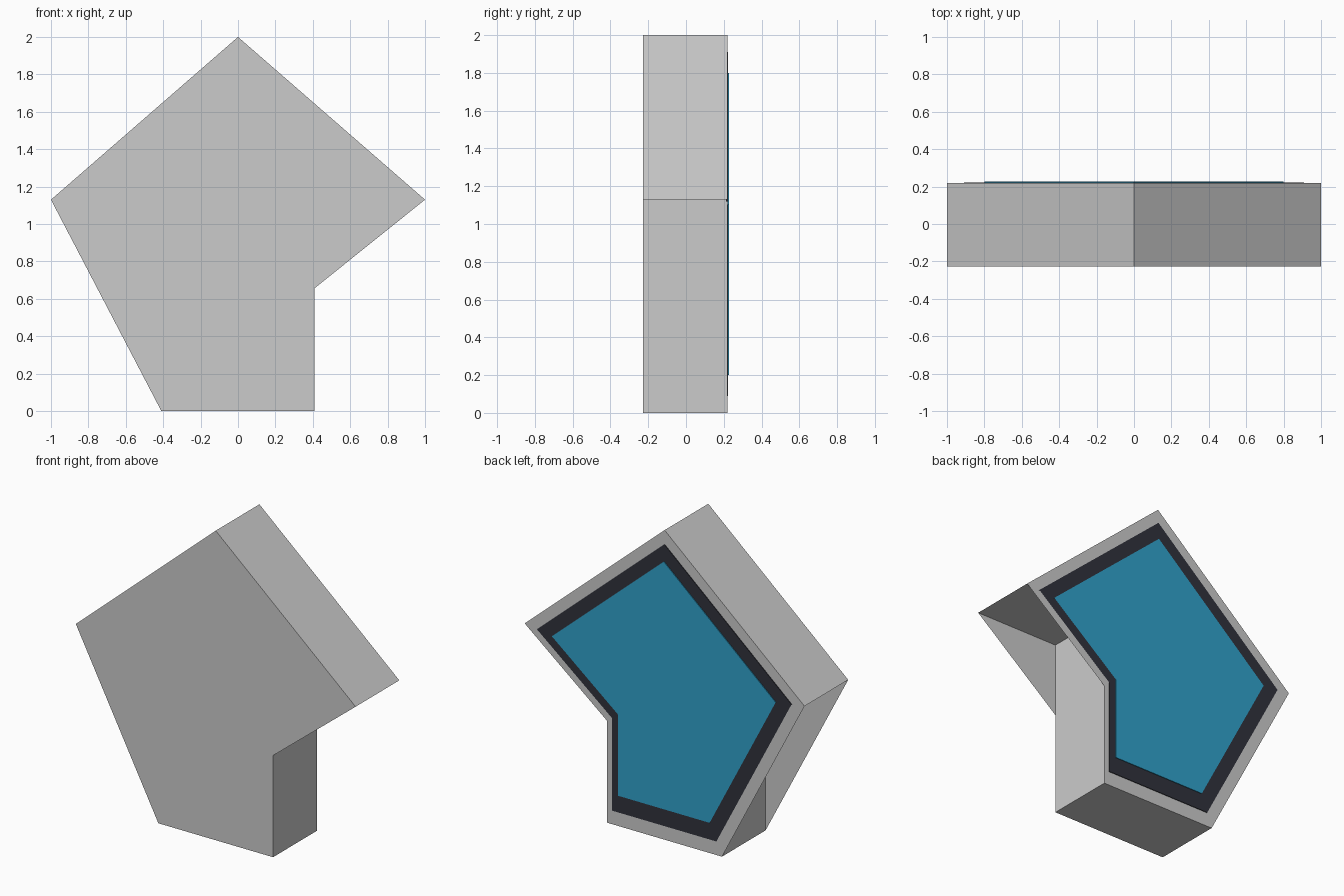
import bpy, bmesh

if "Cube" in bpy.data.objects:
    bpy.data.objects.remove(bpy.data.objects["Cube"])

# Arrow outline (x, z) forming the walls, and the filled outline of its end caps
ARROW = [(0, 2), (-1, 1.13), (-.41, 1.13), (-.41, 0), (.41, 0), (.41, 1.13), (1, 1.13)]
CAP = [(0, 2), (-1, 1.13), (-.41, 0), (.41, 0), (.41, .657), (1, 1.13)]


def arrow_plate(name, scale, y0, y1, color=None):
    bm = bmesh.new()

    def ring(points, y):
        return [bm.verts.new((x * scale, y, 1 + (z - 1) * scale)) for x, z in points]

    # Walls follow the arrow
    front, back = ring(ARROW, y0), ring(ARROW, y1)
    n = len(ARROW)
    for i in range(n):
        j = (i + 1) % n
        bm.faces.new((front[i], back[i], back[j], front[j]))
    # Caps also cover the recesses under the arrow's wings
    bm.faces.new(ring(CAP, y0))
    bm.faces.new(reversed(ring(CAP, y1)))
    mesh = bpy.data.meshes.new(name)
    bm.to_mesh(mesh)
    bm.free()
    obj = bpy.data.objects.new(name, mesh)
    bpy.context.collection.objects.link(obj)
    if color:
        mat = bpy.data.materials.new(name + "_color")
        mat.diffuse_color = color
        mat.use_nodes = True
        mat.node_tree.nodes["Principled BSDF"].inputs["Base Color"].default_value = mat.diffuse_color
        mesh.materials.append(mat)
    return obj


# Body, dark border and blue face stacked towards the back
arrow_plate("arrow_body", 1.0, -.2275, .2185)
arrow_plate("arrow_border", .91, .2125, .223, (.03, .032, .045, 1))
arrow_plate("arrow_face", .80, .22, .2275, (.03, .36, .60, 1))
